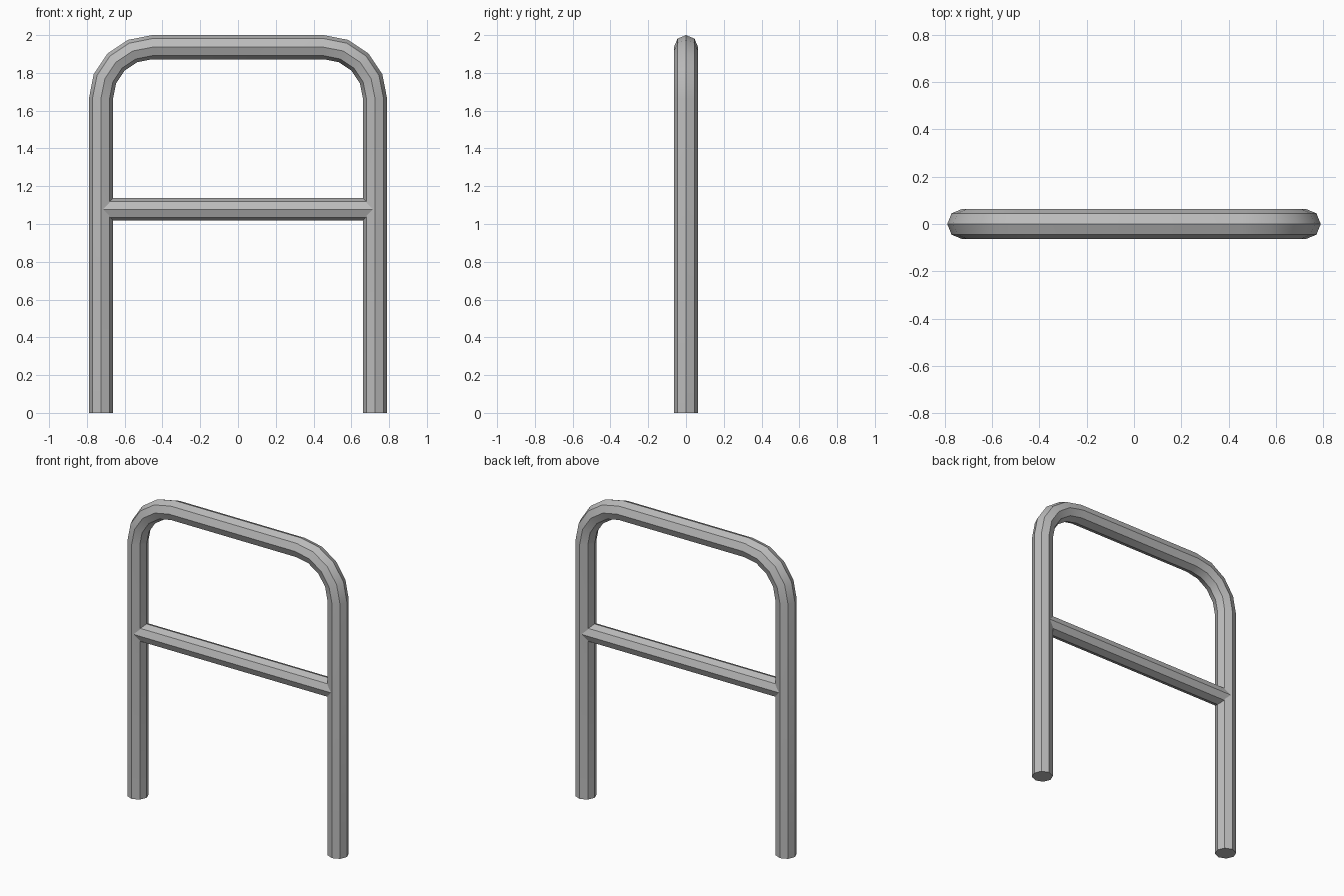
import bpy, bmesh, math
from mathutils import Vector

if "Cube" in bpy.data.objects:
    bpy.data.objects.remove(bpy.data.objects["Cube"])

SIDES = 8
HALF_W = 0.725     # leg centre line
TOP_Z = 1.936      # top rail centre line
BEND_R = 0.27      # bend radius of the centre line

grey = bpy.data.materials.new("grey_metal")
grey.diffuse_color = (0.5, 0.5, 0.5, 1)
grey.use_nodes = True
grey.node_tree.nodes["Principled BSDF"].inputs["Base Color"].default_value = grey.diffuse_color


def tube(name, path, radius):
    """Sweep an octagon along (x, z, outward angle) stations in the xz plane."""
    bm = bmesh.new()
    rings = []
    for x, z, a in path:
        out = Vector((math.cos(a), 0, math.sin(a)))
        ring = []
        for i in range(SIDES):
            t = 2 * math.pi * i / SIDES
            ring.append(bm.verts.new(Vector((x, 0, z)) + out * radius * math.cos(t)
                                     + Vector((0, radius * math.sin(t), 0))))
        rings.append(ring)
    for r0, r1 in zip(rings, rings[1:]):
        for i in range(SIDES):
            j = (i + 1) % SIDES
            bm.faces.new((r0[i], r0[j], r1[j], r1[i]))
    bm.faces.new(rings[0])
    bm.faces.new(rings[-1])
    bmesh.ops.recalc_face_normals(bm, faces=bm.faces)
    mesh = bpy.data.meshes.new(name)
    bm.to_mesh(mesh)
    bm.free()
    mesh.materials.append(grey)
    obj = bpy.data.objects.new(name, mesh)
    bpy.context.collection.objects.link(obj)
    bpy.ops.object.select_all(action='DESELECT')
    obj.select_set(True)
    bpy.context.view_layer.objects.active = obj
    bpy.ops.object.shade_smooth_by_angle(angle=math.radians(30))
    return obj


# Bent hoop: right leg, two rounded corners, left leg
path = [(HALF_W, 0, 0)]
for side, start in ((1, 0), (-1, 90)):
    for k in range(5):
        a = math.radians(start + 22.5 * k)
        path.append((side * (HALF_W - BEND_R) + BEND_R * math.cos(a),
                     TOP_Z - BEND_R + BEND_R * math.sin(a), a))
path.append((-HALF_W, 0, math.pi))
tube("hoop_frame", path, 0.064)

# Horizontal crossbar between the legs
tube("crossbar", [(HALF_W, 1.078, math.pi / 2), (-HALF_W, 1.078, math.pi / 2)], 0.06)
